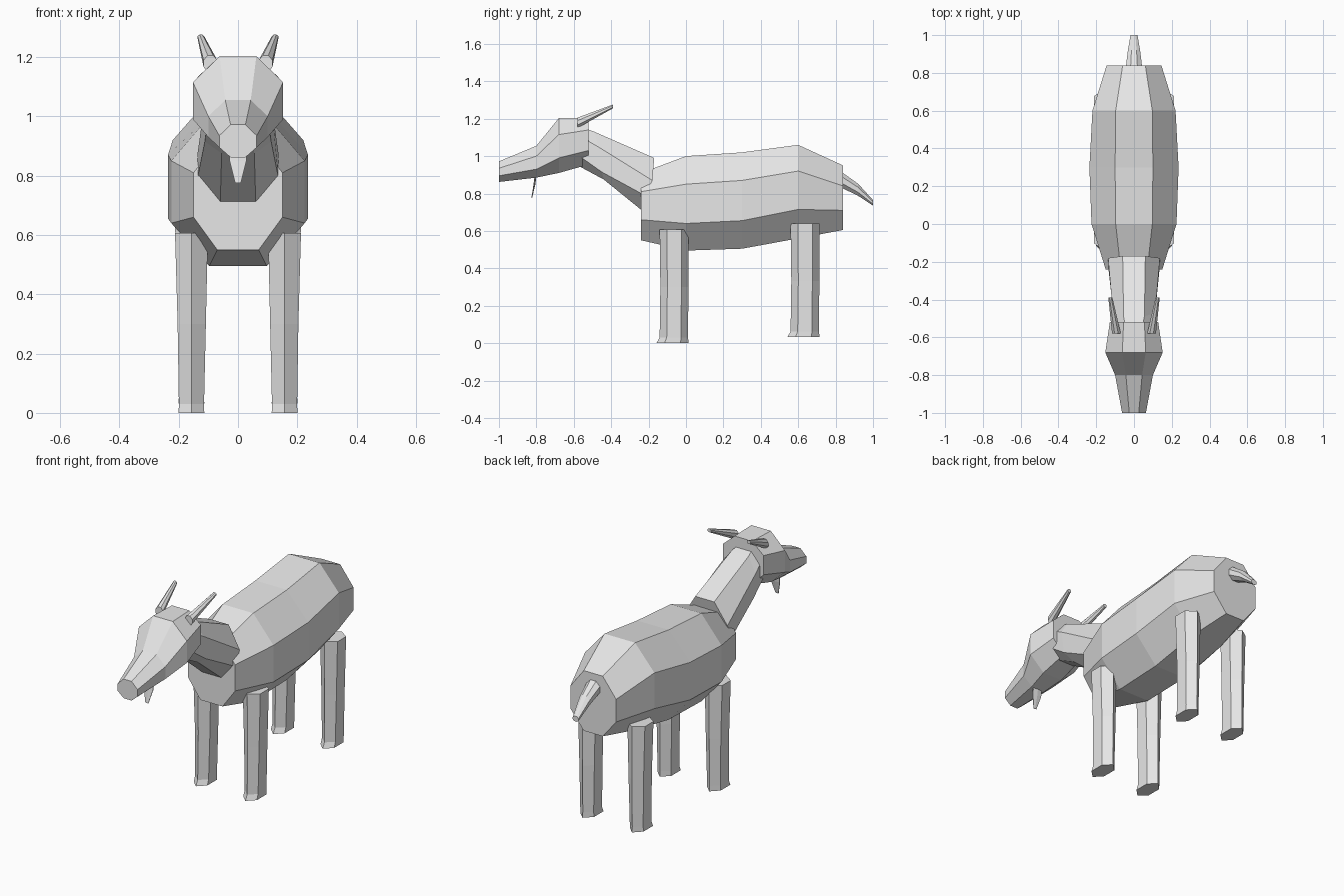
import bpy, bmesh, math

cube = bpy.data.objects.get("Cube")
if cube:
    bpy.data.objects.remove(cube, do_unlink=True)

grey = bpy.data.materials.new("plain_grey")
grey.use_nodes = True
colour = (0.8, 0.8, 0.8, 1)
grey.diffuse_color = colour
grey.node_tree.nodes["Principled BSDF"].inputs["Base Color"].default_value = colour


def loft(name, rings, mirrored=False):
    """Skin a row of equal rings, cap both ends, keep flat faces."""
    bm = bmesh.new()
    rows = [[bm.verts.new(p) for p in ring] for ring in rings]
    n = len(rows[0])
    for a, b in zip(rows, rows[1:]):
        for i in range(n):
            j = (i + 1) % n
            bm.faces.new((a[i], a[j], b[j], b[i]))
    bm.faces.new(rows[0])
    bm.faces.new(rows[-1])
    bmesh.ops.recalc_face_normals(bm, faces=bm.faces)
    mesh = bpy.data.meshes.new(name)
    bm.to_mesh(mesh)
    bm.free()
    mesh.materials.append(grey)
    obj = bpy.data.objects.new(name, mesh)
    bpy.context.collection.objects.link(obj)
    if mirrored:
        obj.modifiers.new("mirror", 'MIRROR').use_mirror_merge = False
    return obj


def octagon(y, inner, outer, heights):
    """Upright eight-sided section; y may differ for each of the four levels."""
    ys = y if isinstance(y, tuple) else (y,) * 4
    half = list(zip((inner, outer, outer, inner), ys, heights))
    return half + [(-x, yy, z) for x, yy, z in reversed(half)]


def oval(x, y, z, rx, rz, sides=8):
    """Ring facing along y."""
    steps = [math.tau * (i + 0.5) / sides for i in range(sides)]
    return [(x + rx * math.cos(a), y, z + rz * math.sin(a)) for a in steps]


def flat_oval(x, y, z, rx, ry, sides=6):
    """Level ring with a corner pointing forward."""
    steps = [math.tau * i / sides for i in range(sides)]
    return [(x + rx * math.sin(a), y - ry * math.cos(a), z) for a in steps]


# Barrel body
loft("body", [
    octagon(-0.24, 0.07, 0.15, (0.55, 0.66, 0.81, 0.91)),
    octagon(0, 0.097, 0.225, (0.495, 0.64, 0.85, 1)),
    octagon(0.3, 0.1, 0.236, (0.505, 0.655, 0.87, 1.02)),
    octagon(0.6, 0.097, 0.22, (0.56, 0.715, 0.92, 1.06)),
    octagon(0.84, 0.06, 0.145, (0.605, 0.71, 0.84, 0.95)),
])

# Neck, leaning forward into the head
loft("neck", [
    octagon((-0.23, -0.22, -0.18, -0.17), 0.06, 0.137, (0.705, 0.79, 0.87, 0.99)),
    octagon((-0.44, -0.45, -0.47, -0.49), 0.055, 0.112, (0.875, 0.915, 1.05, 1.13)),
    octagon((-0.57, -0.57, -0.54, -0.54), 0.045, 0.1, (0.945, 1, 1.09, 1.15)),
])

# Head and muzzle
loft("head", [
    octagon(-1, 0.025, 0.063, (0.862, 0.895, 0.935, 0.972)),
    octagon(-0.8, 0.043, 0.1, (0.885, 0.93, 1, 1.055)),
    octagon(-0.68, 0.062, 0.152, (0.91, 0.99, 1.115, 1.203)),
    octagon(-0.52, 0.055, 0.128, (0.955, 1.03, 1.14, 1.203)),
])

# Swept-back horns
loft("horns", [
    oval(0.093, -0.58, 1.178, 0.025, 0.03),
    oval(0.125, -0.39, 1.266, 0.012, 0.011),
], mirrored=True)

# Thin chin beard
loft("beard", [
    flat_oval(0, -0.805, 0.89, 0.033, 0.005),
    flat_oval(0, -0.81, 0.85, 0.033, 0.005),
    flat_oval(0, -0.825, 0.775, 0.011, 0.002),
])

# Drooping tail
loft("tail", [
    oval(0, 0.82, 0.88, 0.048, 0.047),
    oval(0, 0.92, 0.82, 0.035, 0.035),
    oval(0, 1, 0.75, 0.02, 0.016),
])

# Legs: one shape, with the hind pair set back and raised
for name, dy, dz in (("front_legs", 0, 0), ("hind_legs", 0.7, 0.032)):
    leg = loft(name, [
        flat_oval(0.157, -0.072, 0, 0.05, 0.086),
        flat_oval(0.157, -0.065, 0.03, 0.049, 0.076),
        flat_oval(0.156, -0.062, 0.3, 0.055, 0.075),
        flat_oval(0.157, -0.063, 0.607, 0.064, 0.078),
    ], mirrored=True)
    leg.location = (0, dy, dz)
